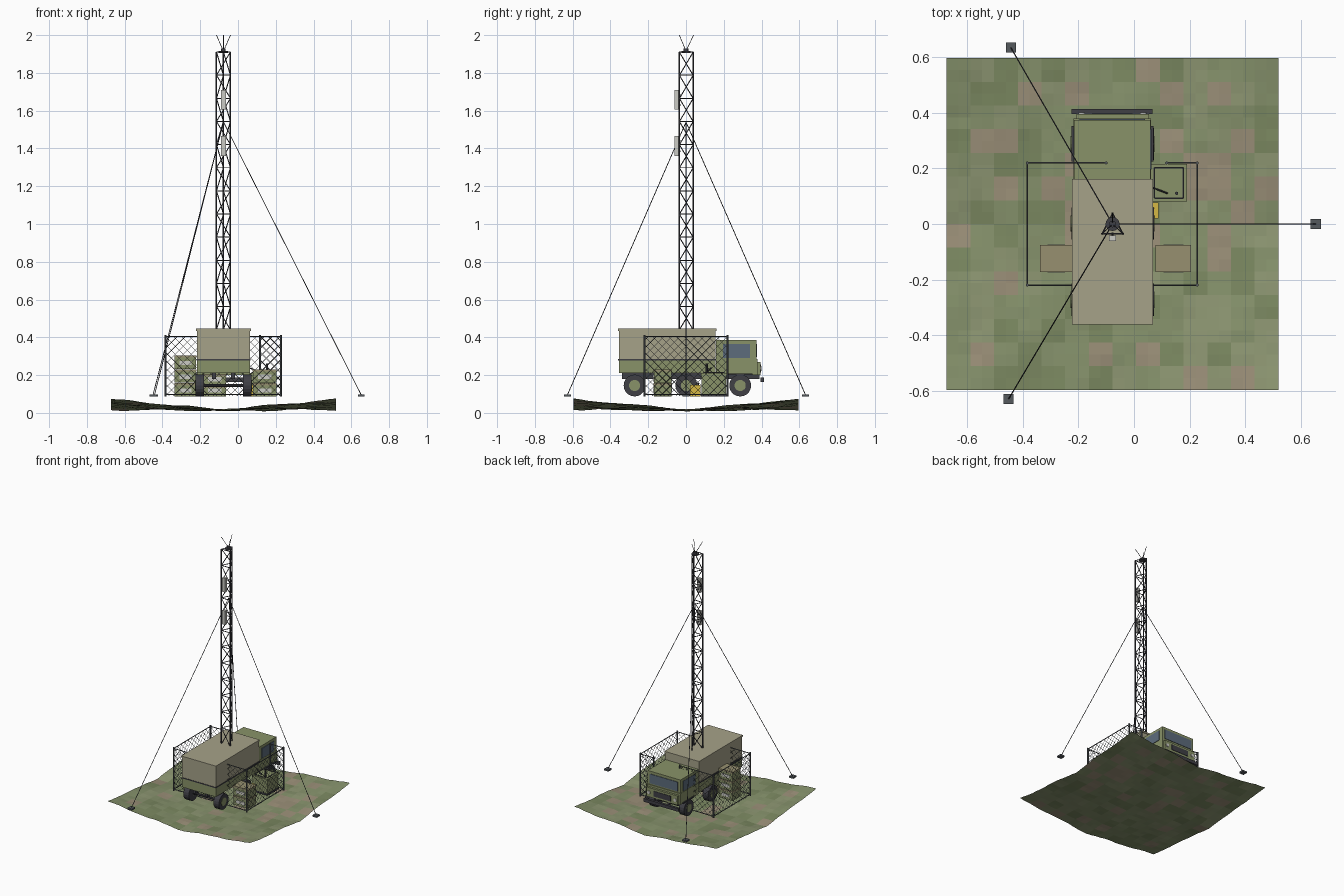
import bpy, bmesh, math, random
from mathutils import Vector, Matrix

if "Cube" in bpy.data.objects:
    bpy.data.objects.remove(bpy.data.objects["Cube"])
random.seed(4)

def mat(name, *c):
    m = bpy.data.materials.new(name)
    m.diffuse_color = (*c, 1)
    m.use_nodes = True
    m.node_tree.nodes["Principled BSDF"].inputs["Base Color"].default_value = m.diffuse_color
    return m

GREEN = mat("olive", .25, .29, .14)
TAN = mat("tan", .38, .36, .25)
CRATE = mat("crate", .31, .28, .16)
DARK = mat("dark", .05, .05, .06)
STEEL = mat("steel", .09, .1, .11)
GLASS = mat("glass", .11, .15, .2)
YELLOW = mat("yellow", .67, .48, .06)
PALE = mat("pale", .6, .6, .56)
GROUND = [mat("grass", .24, .29, .15), mat("grass_dark", .2, .25, .12),
          mat("grass_light", .27, .31, .17), mat("earth", .33, .28, .19)]
CX = -0.077  # truck and mast centreline

def finish(name, bm, *mats):
    me = bpy.data.meshes.new(name)
    bm.to_mesh(me)
    bm.free()
    ob = bpy.data.objects.new(name, me)
    bpy.context.collection.objects.link(ob)
    for m in mats:
        me.materials.append(m)
    return ob

def box(name, x0, x1, y0, y1, z0, z1, m):
    bm = bmesh.new()
    M = Matrix.Translation(((x0+x1)/2, (y0+y1)/2, (z0+z1)/2)) @ Matrix.Diagonal((x1-x0, y1-y0, z1-z0, 1))
    bmesh.ops.create_cube(bm, size=1, matrix=M)
    return finish(name, bm, m)

def tubes(name, segs, r, m, sides=6):
    bm = bmesh.new()
    for a, b in segs:
        a, b = Vector(a), Vector(b)
        d = b - a
        M = Matrix.Translation((a+b)/2) @ d.to_track_quat('Z', 'Y').to_matrix().to_4x4()
        bmesh.ops.create_cone(bm, cap_ends=True, segments=sides, radius1=r, radius2=r, depth=d.length, matrix=M)
    return finish(name, bm, m)

# Ground sheet: corners curl up, tiles in patchwork colours
bm = bmesh.new()
N, H = 28, .595
bmesh.ops.create_grid(bm, x_segments=N, y_segments=N, size=H)
tile = [[random.choices(range(4), (5, 3, 3, 1.5))[0] for _ in range(14)] for _ in range(14)]
for f in bm.faces:
    c = f.calc_center_median()
    f.material_index = tile[int((c.x+H)/(2*H)*14)][int((c.y+H)/(2*H)*14)]
for v in bm.verts:
    u, w = abs(v.co.x)/H, abs(v.co.y)/H
    v.co.z = max(0, .011 + .006*max(u, w) + .055*u*w + .004*math.sin(17*v.co.x+1)*math.cos(15*v.co.y) + random.uniform(-.002, .002))
    v.co.x += CX
finish("ground", bm, *GROUND)

# Shelter body
box("shelter_lower", -.217, .063, -.355, .155, .21, .28, GREEN)
box("shelter_upper", -.218, .064, -.356, .156, .28, .434, TAN)
box("shelter_belt", -.221, .067, -.359, .159, .277, .284, DARK)
box("shelter_roof", -.222, .068, -.361, .161, .434, .446, TAN)

# Cab with windows, grille, bumper
box("cab_lower", -.217, .061, .16, .378, .2, .285, GREEN)
box("cab_upper", -.215, .059, .16, .373, .285, .385, GREEN)
box("grille_panel", -.207, .053, .375, .394, .2, .27, GREEN)
box("grille", -.15, -.005, .39, .397, .215, .255, DARK)
box("windshield", -.195, .04, .37, .377, .295, .365, GLASS)
for s, n in ((-1, "left"), (1, "right")):
    x = CX + s*.137
    box(n+"_window", x-.003, x+.003, .195, .34, .29, .365, GLASS)
    box(n+"_fender", x-.01, x+.01, .225, .352, .2, .208, DARK)
    x = CX + s*.11
    tubes(n+"_headlight", [((x, .39, .235), (x, .4, .235))], .012, PALE, 12)
    x = CX + s*.05
    box(n+"_chassis_rail", x-.01, x+.01, -.34, .39, .18, .21, DARK)
box("bumper", -.225, .067, .394, .413, .163, .187, DARK)

# Wheels, hubs, axles
for i, y in enumerate((-.272, .002, .287)):
    tubes(f"axle_{i}", [((-.2, y, .145), (.05, y, .145))], .009, DARK, 8)
    for s in (-1, 1):
        xi, xo = CX + s*.103, CX + s*.148
        tubes(f"tire_{i}", [((xi, y, .145), (xo, y, .145))], .058, DARK, 20)
        tubes(f"hub_{i}", [((xi, y, .145), (xo+s*.003, y, .145))], .03, GREEN, 14)

# Triangular lattice mast
Z0, Z1, BAYS = .44, 1.91, 12
corners = [(CX, .038), (CX-.037, -.035), (CX+.037, -.035)]
tubes("mast_legs", [((x, y, Z0), (x, y, Z1)) for x, y in corners], .0045, DARK)
braces = []
dz = (Z1 - Z0) / BAYS
for i in range(BAYS + 1):
    z = Z0 + i*dz
    for k in range(3):
        a, b = corners[k], corners[(k+1) % 3]
        braces.append(((*a, z), (*b, z)))
        if i < BAYS:
            p, q = (a, b) if i % 2 else (b, a)
            braces.append(((*p, z), (*q, z+dz)))
tubes("mast_braces", braces, .0028, DARK, 5)

# Mast head and whip antennas
tubes("mast_cap", [((CX, 0, 1.906), (CX, 0, 1.916))], .025, DARK, 16)
tubes("mast_hub", [((CX, 0, 1.91), (CX, 0, 1.928))], .012, DARK, 12)
tubes("whip_antennas", [((CX, 0, 1.915), (CX+dx, dy, 2.0)) for dx, dy in
      ((0, .04), (-.037, -.035), (.037, -.035))], .0018, DARK, 5)
for z in (1.36, 1.605):
    box("panel_antenna", CX-.013, CX+.013, -.061, -.041, z, z+.105, PALE)
    tubes("panel_bracket", [((CX, -.045, z+h), (CX, -.03, z+h)) for h in (.025, .08)], .004, DARK)

# Guy wires and anchor plates
ends = [(.652, 0), (-.442, .633), (-.45, -.628)]
tubes("guy_wires", [((CX, 0, 1.54), (x, y, .095)) for x, y in ends], .0022, DARK, 5)
for x, y in ends:
    box("guy_anchor", x-.018, x+.018, y-.018, y+.018, .086, .098, STEEL)

# Chain-link fence, open at the back
X0, X1, Y, FB, FT = -.383, .227, .219, .09, .405
runs = [((X0, -Y), (X1, -Y)), ((X0, -Y), (X0, Y)), ((X1, -Y), (X1, Y)),
        ((X0, Y), (-.1, Y)), ((.117, Y), (X1, Y))]
posts = {p for r in runs for p in r}
tubes("fence_posts", [((*p, .086), (*p, .412)) for p in sorted(posts)], .0055, STEEL, 8)
rails, links = [], []
for a, b in runs:
    A, B = Vector((*a, 0)), Vector((*b, 0))
    L, h = (B-A).length, FT-FB
    d = (B-A)/L
    rails += [(A+Vector((0, 0, z)), B+Vector((0, 0, z))) for z in (FB+.008, FT)]
    t = -h + .02
    while t < L - .002:
        s0, s1 = max(t, 0), min(t+h, L)
        if s1 - s0 > .004:
            for flip in (0, 1):
                pts = []
                for s in (s0, s1):
                    z = FT-(s-t) if flip else FB+(s-t)
                    pts.append(A + d*s + Vector((0, 0, z)))
                links.append(pts)
        t += .042
tubes("fence_rails", rails, .0032, STEEL)
tubes("fence_mesh", links, .0012, STEEL, 4)

# Stacked supply crates with pale label strips
for x0, x1, n in ((-.335, -.222, 3), (-.185, -.063, 2), (.08, .203, 2)):
    for i in range(n):
        z = .087 + i*.073
        h = .071 if x0 != -.185 else .058
        z = .087 + i*(h+.002)
        box("crate", x0, x1, -.17, -.077, z, z+h-.012, GREEN)
        box("crate_lid", x0-.002, x1+.002, -.172, -.075, z+h-.012, z+h, CRATE)
        box("crate_strip", x0+.025, x1-.025, -.174, -.073, z+.02, z+.042, PALE)

# Generator with rim, exhaust, cable, and a fuel can
box("generator_body", .063, .187, .083, .212, .1, .205, GREEN)
box("generator_top", .06, .19, .08, .215, .196, .21, GREEN)
box("generator_skid", .06, .19, .08, .215, .086, .1, DARK)
tubes("generator_frame", [((x, y, .213), (u, w, .213)) for x, y, u, w in
      ((.073, .093, .177, .093), (.177, .093, .177, .202), (.177, .202, .073, .202), (.073, .202, .073, .093))], .003, DARK)
tubes("generator_exhaust", [((.153, .11, .2), (.153, .11, .262))], .006, DARK, 10)
tubes("power_cable", [((.055, .135, .24), (.12, .11, .215))], .0035, DARK)
box("fuel_can", .04, .088, .02, .078, .087, .147, YELLOW)
tubes("fuel_can_handle", [((.064, .032, .155), (.064, .066, .155)), ((.064, .034, .145), (.064, .034, .157)),
      ((.064, .064, .145), (.064, .064, .157))], .004, DARK)
